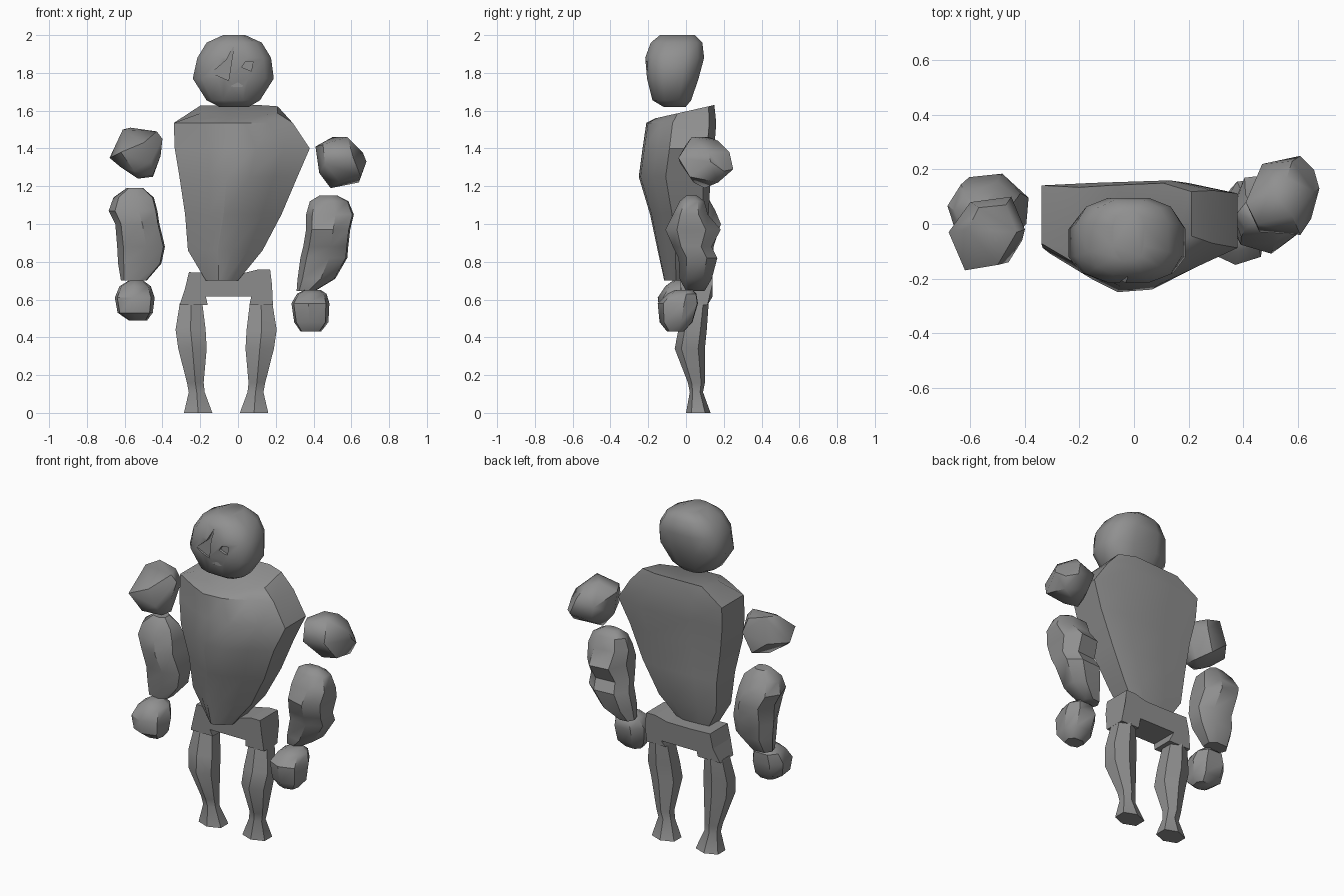
import bpy
import bmesh
from math import cos, sin, pi, radians
from mathutils import Vector

default_cube = bpy.data.objects.get("Cube")
if default_cube:
    bpy.data.objects.remove(default_cube, do_unlink=True)

# Single stone colour
stone = bpy.data.materials.new("stone_grey")
stone.use_nodes = True
GREY = (.28, .28, .28, 1)
stone.diffuse_color = GREY
stone.node_tree.nodes["Principled BSDF"].inputs["Base Color"].default_value = GREY


def finish(name, bm, angle):
    bmesh.ops.recalc_face_normals(bm, faces=bm.faces[:])
    mesh = bpy.data.meshes.new(name)
    bm.to_mesh(mesh)
    bm.free()
    mesh.materials.append(stone)
    obj = bpy.data.objects.new(name, mesh)
    bpy.context.collection.objects.link(obj)
    if angle:
        smooth(obj, angle)
    return obj


def smooth(obj, angle):
    bpy.ops.object.select_all(action="DESELECT")
    obj.select_set(True)
    bpy.context.view_layer.objects.active = obj
    bpy.ops.object.shade_smooth_by_angle(angle=radians(angle))


def superellipse(sides, power, turn=0):
    def bend(value):
        return abs(value) ** power * (1 if value > 0 else -1)
    angles = [2 * pi * (i + turn) / sides for i in range(sides)]
    return [(bend(cos(a)), bend(sin(a))) for a in angles]


def loft(name, outline, sections, angle=35, mirror_x=None):
    """Skin an outline through sections of (z, left, right, front, back, tilt)."""
    bm = bmesh.new()
    rings = []
    for z, left, right, front, back, *tilt in sections:
        if mirror_x is not None:
            left, right = 2 * mirror_x - right, 2 * mirror_x - left
        ring = []
        for u, v in outline:
            if mirror_x is not None:
                u = -u
            x = (left + right + u * (right - left)) / 2
            y = (front + back + v * (back - front)) / 2
            ring.append(bm.verts.new((x, y, z + v * sum(tilt))))
        rings.append(ring)
    for low, high in zip(rings, rings[1:]):
        for i in range(len(outline)):
            j = (i + 1) % len(outline)
            bm.faces.new((low[i], low[j], high[j], high[i]))
    bm.faces.new(rings[0])
    bm.faces.new(rings[-1])
    return finish(name, bm, angle)


def boulder(name, points, angle=48):
    bm = bmesh.new()
    for point in points:
        bm.verts.new(point)
    bmesh.ops.convex_hull(bm, input=bm.verts[:])
    return finish(name, bm, angle)


def prism(name, outline, front, back, angle=0):
    """Extrude an (x, z) outline along y."""
    bm = bmesh.new()
    face = bm.faces.new([bm.verts.new((x, front, z)) for x, z in outline])
    made = bmesh.ops.extrude_face_region(bm, geom=[face])["geom"]
    moved = [v for v in made if isinstance(v, bmesh.types.BMVert)]
    bmesh.ops.translate(bm, verts=moved, vec=Vector((0, back - front, 0)))
    return finish(name, bm, angle)


# Head, with shallow carved eyes and mouth
head = loft("head", superellipse(12, .74, .5), [
    (1.62, -.1, .06, -.12, .0),
    (1.655, -.17, .12, -.18, .03),
    (1.77, -.245, .195, -.21, .07),
    (1.88, -.22, .18, -.22, .1),
    (1.96, -.17, .13, -.19, .09),
    (2, -.08, .04, -.14, .05)], 60)
carvings = {
    "right_eye_cutter": [(-.14, 1.8), (-.05, 1.76), (-.02, 1.95), (-.06, 1.87)],
    "left_eye_cutter": [(.02, 1.83), (.07, 1.81), (.08, 1.86), (.04, 1.86)],
    "mouth_cutter": [(-.04, 1.73), (.0, 1.72), (.03, 1.73), (.0, 1.75)],
}
for name, outline in carvings.items():
    cutter = prism(name, outline, -.3, -.195)
    cutter.hide_render = True
    cutter.hide_set(True)
    carve = head.modifiers.new(name, "BOOLEAN")
    carve.operation = "DIFFERENCE"
    carve.solver = "EXACT"
    carve.object = cutter

# Torso, ridged at the front and flat at the back
torso_outline = [(1, -.25), (1, .8), (.5, 1), (-.4, .95), (-1, .9),
                 (-1, -.25), (-.5, -.75), (-.2, -1), (.2, -.95), (.6, -.6)]
torso = loft("torso", torso_outline, [
    (.7, -.17, .0, -.115, .05),
    (.86, -.265, .13, -.15, .1),
    (1.05, -.28, .23, -.19, .12),
    (1.25, -.31, .315, -.25, .13),
    (1.4, -.335, .38, -.23, .15),
    (1.535, -.34, .29, -.21, .16),
    (1.595, -.2, .21, -.16, .15, .035)], 30)

# Pelvis arch
CENTRE = -.063
pelvis = prism("pelvis", [
    (-.31, .57), (-.16, .57), (-.17, .615), (.07, .615), (.06, .57),
    (.185, .57), (.18, .68), (.17, .76), (.11, .76), (.03, .74),
    (-.13, .74), (-.26, .745), (-.28, .66)], -.03, .14)
for vert in pelvis.data.vertices:
    if vert.co.z < .6:
        vert.co.y = .05 + (vert.co.y - .055) * .75

# Legs
leg_sections = [
    (0, .0, .17, .0, .13),
    (.11, .045, .14, .02, .09),
    (.16, .05, .15, .01, .1),
    (.34, .03, .2, -.06, .1),
    (.44, .035, .215, -.04, .11),
    (.58, .055, .19, -.01, .12)]
for name, axis in (("left_leg", None), ("right_leg", CENTRE)):
    loft(name, superellipse(6, .85, .5), leg_sections, 38, axis)

# Shoulders
boulder("left_shoulder", [
    (.41, .08, 1.41), (.45, .0, 1.42), (.58, .03, 1.46), (.5, .12, 1.46),
    (.66, .12, 1.38), (.68, .13, 1.33), (.65, .02, 1.25), (.61, -.04, 1.35),
    (.46, -.03, 1.32), (.49, .1, 1.19), (.64, .17, 1.22), (.61, .25, 1.29),
    (.47, .22, 1.35), (.43, .08, 1.27), (.58, .23, 1.38), (.66, .2, 1.28),
    (.54, .04, 1.22), (.5, .2, 1.25), (.56, .17, 1.44)])
boulder("right_shoulder", [
    (-.61, -.02, 1.5), (-.57, .06, 1.51), (-.43, -.03, 1.49),
    (-.4, -.02, 1.45), (-.45, .1, 1.4), (-.41, -.06, 1.36),
    (-.46, -.14, 1.33), (-.62, -.17, 1.38), (-.5, -.15, 1.43),
    (-.68, -.03, 1.35), (-.53, -.05, 1.24), (-.45, .0, 1.25),
    (-.62, -.08, 1.3), (-.6, .08, 1.36), (-.55, -.14, 1.28),
    (-.45, -.09, 1.26), (-.5, .08, 1.28), (-.47, .07, 1.48)])

# Forearms
arm_outline = superellipse(7, .8, .4)
loft("left_forearm", arm_outline, [
    (.645, .31, .41, .0, .1),
    (.71, .315, .52, -.035, .14),
    (.82, .33, .585, -.04, .17),
    (.88, .345, .59, -.07, .14),
    (.97, .36, .6, -.11, .19),
    (1.05, .36, .62, -.07, .12),
    (1.12, .38, .59, -.035, .1),
    (1.15, .43, .53, .0, .06)], 40)
loft("right_forearm", arm_outline, [
    (.7, -.62, -.48, -.01, .1),
    (.79, -.635, -.4, -.03, .15),
    (.88, -.64, -.38, -.04, .15),
    (1.0, -.65, -.41, -.08, .19),
    (1.07, -.685, -.42, -.06, .16),
    (1.14, -.66, -.44, -.04, .12),
    (1.19, -.59, -.5, .0, .08)], 40)

# Hands
fist_outline = superellipse(7, .75, .2)
loft("left_hand", fist_outline, [
    (.43, .33, .44, -.1, -.01),
    (.48, .295, .48, -.14, .04),
    (.58, .28, .485, -.15, .07),
    (.63, .31, .47, -.1, .06),
    (.65, .35, .44, -.06, .04)], 40)
loft("right_hand", fist_outline, [
    (.49, -.58, -.48, -.09, .0),
    (.53, -.64, -.45, -.14, .04),
    (.61, -.655, -.44, -.15, .06),
    (.67, -.63, -.46, -.11, .06),
    (.7, -.58, -.5, -.07, .03)], 40)
